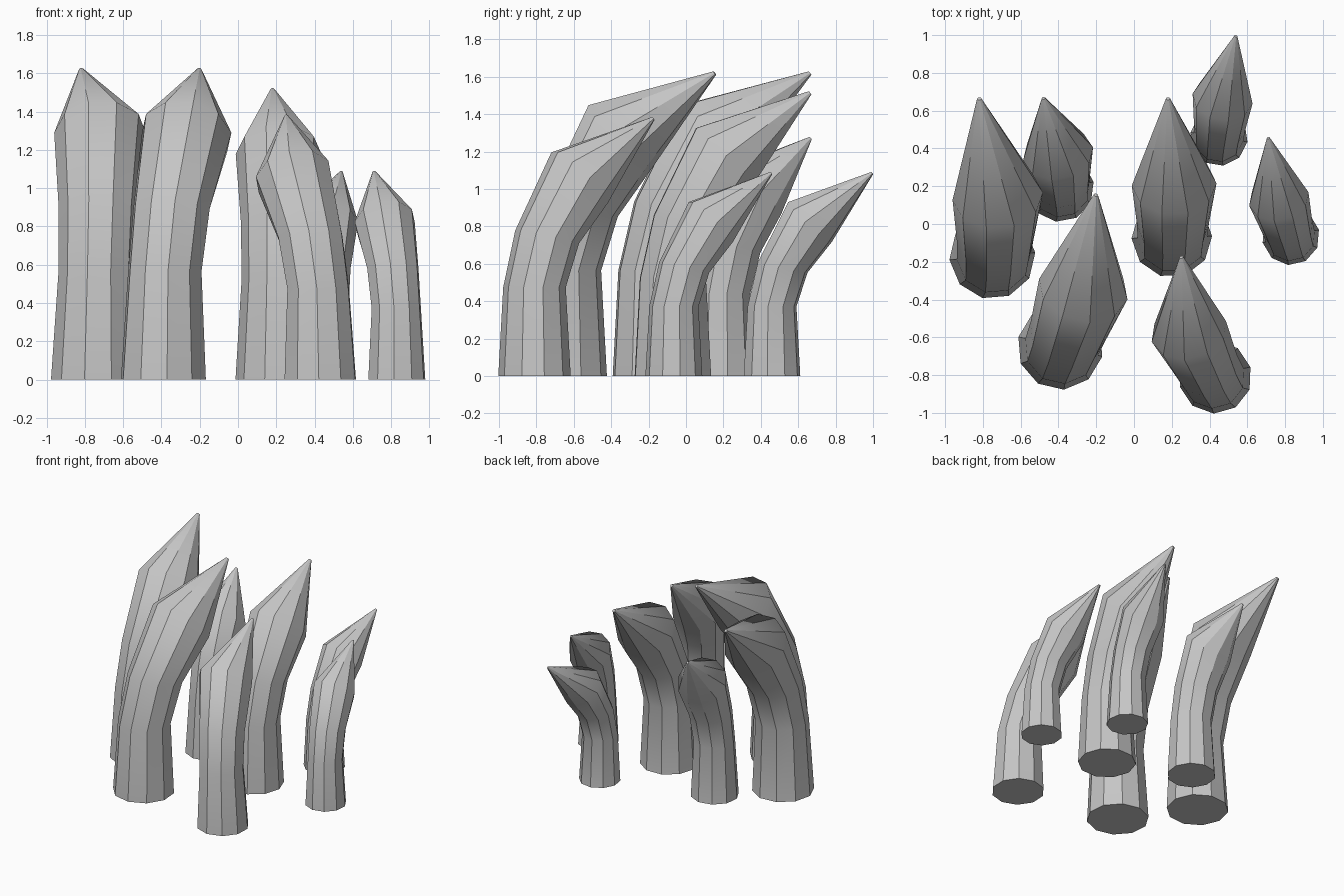
import bpy
import bmesh
import math
from mathutils import Matrix, Vector

cube = bpy.data.objects.get("Cube")
if cube:
    bpy.data.objects.remove(cube, do_unlink=True)

# One plain grey for every spike
grey = bpy.data.materials.new("light grey")
grey.use_nodes = True
colour = (0.56, 0.56, 0.56, 1)
grey.diffuse_color = colour
grey.node_tree.nodes["Principled BSDF"].inputs["Base Color"].default_value = colour

SIDES = 10
FULL_LEAN = 0.835

# Rings of a full-size spike: lean, height, radius, tilt in degrees, share of bend
RINGS = [
    (0.0, 0.0, 0.228, 0, 0.0),
    (0.0, 0.56, 0.197, 0, 0.15),
    (0.088, 0.88, 0.205, 12, 0.45),
    (0.315, 1.26, 0.24, 44, 1.0),
    (0.828, 1.62, 0.012, 50, 0.0),
]


def spike(name, base, tip, size, sway, lift):
    """Tapered column leaning from base to tip; sway and lift move its shoulder."""
    reach = Vector(tip) - Vector(base)
    yaw = math.atan2(-reach.x, reach.y)
    lean = reach.length / FULL_LEAN
    bm = bmesh.new()
    loops = []
    for offset, height, radius, tilt, share in RINGS:
        frame = (Matrix.Translation((sway * share, 0, lift * share))
                 @ Matrix.Rotation(yaw, 4, 'Z')
                 @ Matrix.Translation((0, offset * lean, height * size))
                 @ Matrix.Rotation(-math.radians(tilt), 4, 'X'))
        loop = []
        for i in range(SIDES):
            a = math.tau * i / SIDES
            point = Vector((math.cos(a), math.sin(a), 0)) * radius * size
            loop.append(bm.verts.new(frame @ point))
        loops.append(loop)

    # Walls between rings, then the flat foot and the tiny point
    for low, high in zip(loops, loops[1:]):
        for i in range(SIDES):
            j = (i + 1) % SIDES
            bm.faces.new((low[i], low[j], high[j], high[i]))
            bm.edges.get((low[i], high[i])).smooth = False
    foot = bm.faces.new(loops[0][::-1])
    point_cap = bm.faces.new(loops[-1])
    bmesh.ops.recalc_face_normals(bm, faces=bm.faces)

    # Smooth along the length, crisp along the ridges and the ends
    for face in bm.faces:
        face.smooth = True
    for edge in list(foot.edges) + list(point_cap.edges):
        edge.smooth = False

    mesh = bpy.data.meshes.new(name)
    bm.to_mesh(mesh)
    bm.free()
    mesh.materials.append(grey)
    obj = bpy.data.objects.new(name, mesh)
    obj.location = (base[0], base[1], 0)
    bpy.context.collection.objects.link(obj)


# Cluster of spikes: foot position, point position, size, sway, lift
spike("tall_right_spike", (-0.75, -0.17), (-0.82, 0.67), 1.0, 0.055, 0.03)
spike("tall_front_spike", (-0.39, -0.65), (-0.20, 0.16), 1.0, 0.05, 0.03)
spike("middle_spike", (0.20, -0.07), (0.18, 0.67), 0.935, 0.02, 0.0)
spike("front_left_spike", (0.43, -0.81), (0.25, -0.17), 0.85, -0.072, -0.01)
spike("back_right_spike", (-0.39, 0.19), (-0.48, 0.67), 0.785, 0.022, 0.0)
spike("back_left_spike", (0.45, 0.46), (0.54, 1.0), 0.67, -0.015, -0.02)
spike("left_spike", (0.83, -0.065), (0.71, 0.46), 0.67, -0.018, -0.02)
